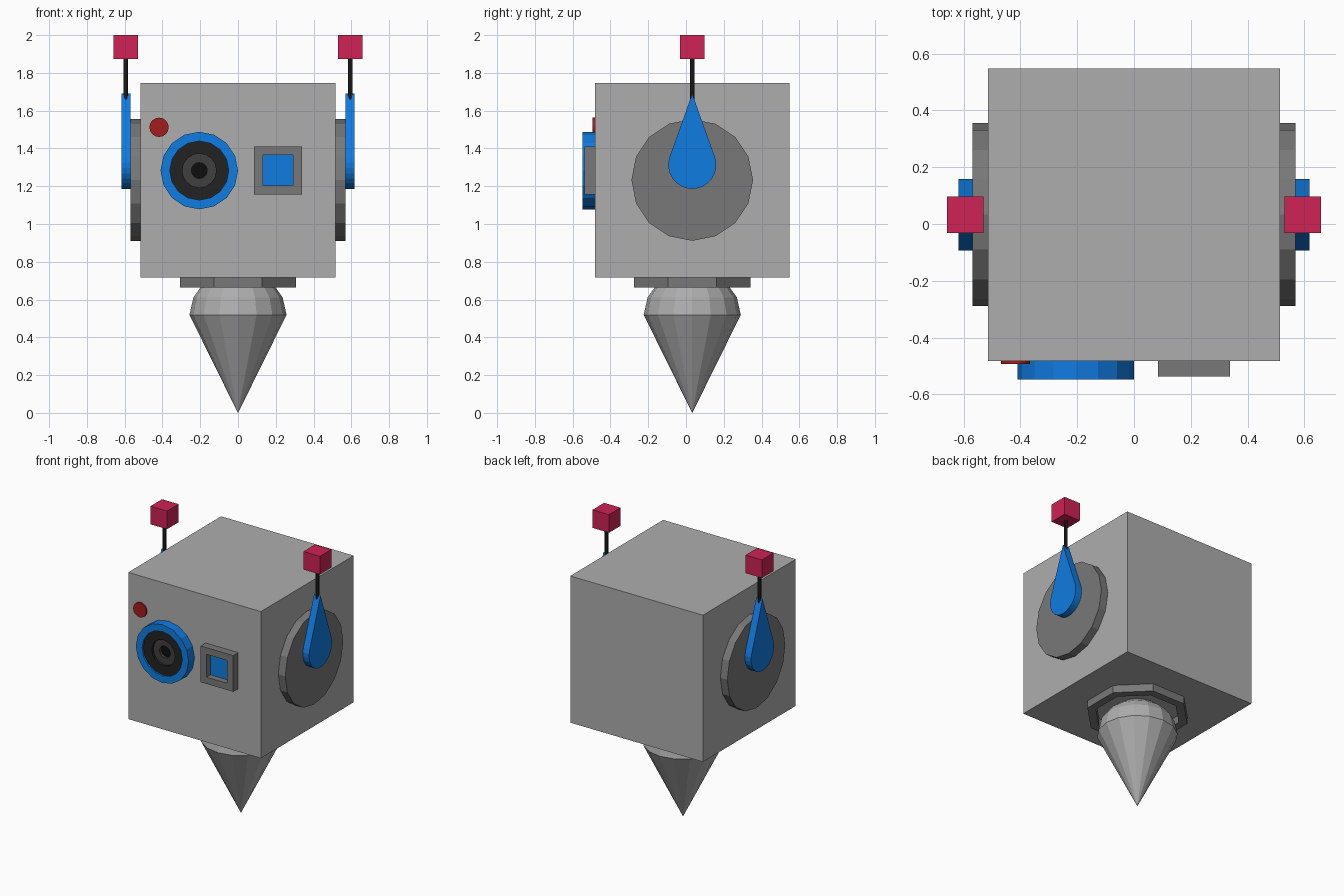
import bpy, bmesh, math
from mathutils import Matrix, Vector

if "Cube" in bpy.data.objects:
    bpy.data.objects.remove(bpy.data.objects["Cube"])

CY = 0.033       # centre of the body along y
FRONT = -0.482   # front face of the body
SIDES = 16


def mat(name, r, g, b):
    m = bpy.data.materials.new(name)
    m.diffuse_color = (r, g, b, 1)
    m.use_nodes = True
    m.node_tree.nodes["Principled BSDF"].inputs["Base Color"].default_value = m.diffuse_color
    return m


GREY = mat("light_grey", 0.42, 0.42, 0.42)
DARK = mat("mid_grey", 0.19, 0.19, 0.19)
BLUE = mat("blue", 0.005, 0.2, 0.75)
BLACK = mat("black", 0.004, 0.004, 0.004)
CHAR = mat("charcoal", 0.016, 0.016, 0.016)
IRIS = mat("iris_grey", 0.05, 0.05, 0.05)
RED = mat("red", 0.36, 0.012, 0.012)
PINK = mat("crimson", 0.62, 0.016, 0.09)


def finish(name, bm, material, mirror=False):
    bmesh.ops.remove_doubles(bm, verts=bm.verts, dist=1e-5)
    bmesh.ops.recalc_face_normals(bm, faces=bm.faces)
    me = bpy.data.meshes.new(name)
    bm.to_mesh(me)
    bm.free()
    me.materials.append(material)
    ob = bpy.data.objects.new(name, me)
    bpy.context.collection.objects.link(ob)
    if mirror:
        ob.modifiers.new("Mirror", 'MIRROR')
    return ob


def box(name, lo, hi, material, mirror=False):
    lo, hi = Vector(lo), Vector(hi)
    bm = bmesh.new()
    bmesh.ops.create_cube(bm, size=1, matrix=Matrix.Translation((lo + hi) / 2)
                          @ Matrix.Diagonal((*(hi - lo), 1)))
    return finish(name, bm, material, mirror)


def lathe(name, profile, place, material, n=SIDES, turn=0.0, closed=False, mirror=False):
    """Revolve (radius, height) points about local z, then place in the world."""
    bm = bmesh.new()
    rings = []
    for r, h in profile:
        rings.append([bm.verts.new(place @ Vector((r * math.cos(a), r * math.sin(a), h)))
                      for a in (turn + math.tau * i / n for i in range(n))])
    pairs = list(zip(rings, rings[1:]))
    if closed:
        pairs.append((rings[-1], rings[0]))
    for a, b in pairs:
        for i in range(n):
            j = (i + 1) % n
            bm.faces.new((a[i], a[j], b[j], b[i]))
    if not closed:
        bm.faces.new(rings[0])
        bm.faces.new(rings[-1])
    return finish(name, bm, material, mirror)


def facing_front(x, z):
    return Matrix.Translation((x, FRONT, z)) @ Matrix.Rotation(math.pi / 2, 4, 'X')


# Cube body
box("body", (-0.515, FRONT, 0.716), (0.515, FRONT + 1.03, 1.746), GREY)

# Octagonal collar and pointed base
centre = Matrix.Translation((0, CY, 0))
c8 = 1 / math.cos(math.pi / 8)
lathe("base_collar", [(0.308 * c8, 0.72), (0.308 * c8, 0.663), (0.255 * c8, 0.663), (0.255 * c8, 0.72)],
      centre, DARK, n=8, turn=math.pi / 8, closed=True)
lathe("base_cone", [(0.0005, 0.0), (0.257, 0.519), (0.236, 0.612), (0.2, 0.662), (0.13, 0.716)],
      centre, GREY)

# Round eye with stepped lens
eye = facing_front(-0.205, 1.283)
lathe("eye_rim", [(0.205, 0), (0.205, 0.066), (0.156, 0.066), (0.156, 0)], eye, BLUE, closed=True)
lathe("eye_outer_lens", [(0.156, 0), (0.156, 0.054), (0.09, 0.054), (0.09, 0)], eye, CHAR, closed=True)
lathe("eye_inner_lens", [(0.09, 0), (0.09, 0.036), (0.042, 0.036), (0.042, 0)], eye, IRIS, closed=True)
lathe("eye_pupil", [(0.042, 0), (0.042, 0.016)], eye, BLACK)

# Red indicator light
lathe("indicator_light", [(0.051, 0), (0.051, 0.012)], facing_front(-0.418, 1.512), RED)

# Square eye: four-sided frame around a recessed screen
q = math.sqrt(2)
lathe("square_eye_frame", [(0.127 * q, 0), (0.127 * q, 0.055), (0.08 * q, 0.055), (0.08 * q, 0)],
      facing_front(0.212, 1.284), DARK, n=4, turn=math.pi / 4, closed=True)
lathe("square_eye_screen", [(0.08 * q, 0), (0.08 * q, 0.012)],
      facing_front(0.212, 1.284), BLUE, n=4, turn=math.pi / 4)

# Side discs
side = Matrix.Translation((0.515, CY, 1.233)) @ Matrix.Rotation(math.pi / 2, 4, 'Y')
lathe("side_disc", [(0.322, 0), (0.322, 0.054)], side, DARK, mirror=True)

# Teardrop antenna mounts
R, ZC, TIP = 0.127, 1.313, 1.69
t = math.acos(R / (TIP - ZC))
outline = [(0, TIP)]
for i in range(17):
    a = t + (math.tau - 2 * t) * i / 16
    outline.append((R * math.sin(a), ZC + R * math.cos(a)))
bm = bmesh.new()
face = bm.faces.new([bm.verts.new((0.569, CY + y, z)) for y, z in outline])
ext = bmesh.ops.extrude_face_region(bm, geom=[face], use_keep_orig=True)
bmesh.ops.translate(bm, vec=(0.049, 0, 0),
                    verts=[v for v in ext["geom"] if isinstance(v, bmesh.types.BMVert)])
finish("antenna_mount", bm, BLUE, mirror=True)

# Antenna rods and cube tips
lathe("antenna_rod", [(0.012, 1.655), (0.012, 1.88)],
      Matrix.Translation((0.594, CY, 0)), CHAR, n=8, mirror=True)
box("antenna_tip", (0.53, CY - 0.064, 1.873), (0.658, CY + 0.064, 2.0), PINK, mirror=True)
